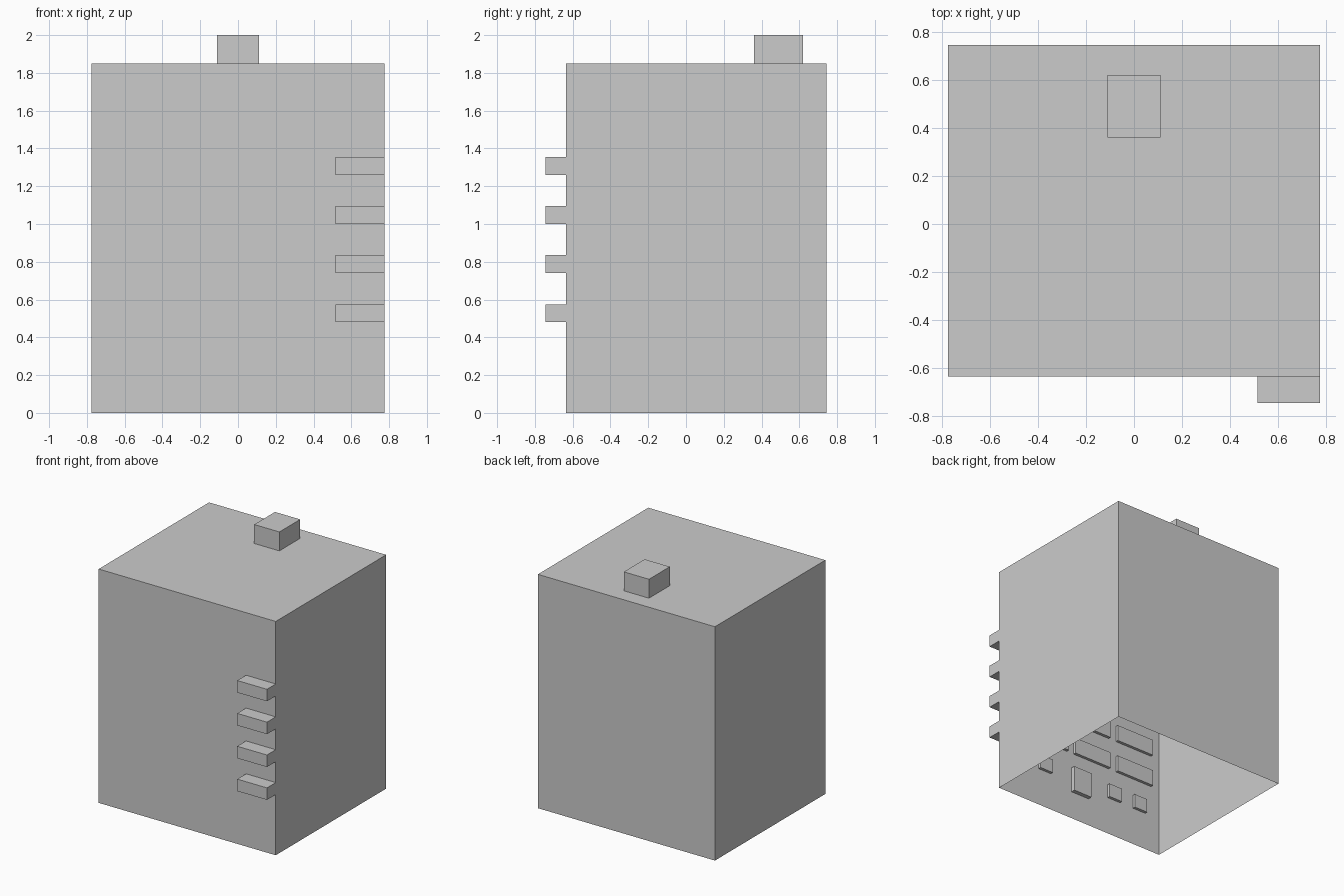
import bpy, bmesh

if "Cube" in bpy.data.objects:
    bpy.data.objects.remove(bpy.data.objects["Cube"])

FRONT = -0.635   # plane of the front wall
FLOOR = 0.26     # spacing between storeys


def box(name, x, y, z, open_bottom=False):
    """Axis-aligned box from (min, max) ranges, optionally without its floor."""
    bm = bmesh.new()
    bmesh.ops.create_cube(bm, size=1)
    for v in bm.verts:
        v.co = [r[0] if c < 0 else r[1] for c, r in zip(v.co, (x, y, z))]
    if open_bottom:
        floor = [f for f in bm.faces if f.normal.z < -0.5]
        bmesh.ops.delete(bm, geom=floor, context='FACES_ONLY')
    mesh = bpy.data.meshes.new(name)
    bm.to_mesh(mesh)
    bm.free()
    obj = bpy.data.objects.new(name, mesh)
    bpy.context.collection.objects.link(obj)
    return obj


# Building shell, open underneath
box("building_shell", (-0.775, 0.775), (FRONT, 0.745), (0, 1.85), open_bottom=True)

# Roof hut
box("roof_hut", (-0.11, 0.11), (0.36, 0.62), (1.85, 2.0))

# Each storey: a corner balcony outside and a row of window panels on the inner wall
pane = (FRONT + 0.002, FRONT + 0.025)
for i in range(4):
    z = i * FLOOR
    box(f"balcony_{i + 1}", (0.515, 0.775), (-0.745, FRONT), (0.48 + z, 0.575 + z))
    for j, x in enumerate((-0.695, -0.285, 0.12)):
        box(f"window_{i + 1}_{j + 1}", (x, x + 0.34), pane, (0.555 + z, 0.685 + z))

# Ground floor: small windows either side of the entrance door
for side, name in ((-1, "left"), (1, "right")):
    for j, c in enumerate((0.335, 0.58)):
        x = side * c
        box(f"ground_window_{name}_{j + 1}", (x - 0.06, x + 0.06), pane, (0.305, 0.415))
box("entrance_door", (-0.09, 0.075), (FRONT + 0.002, FRONT + 0.035), (0.225, 0.43))
